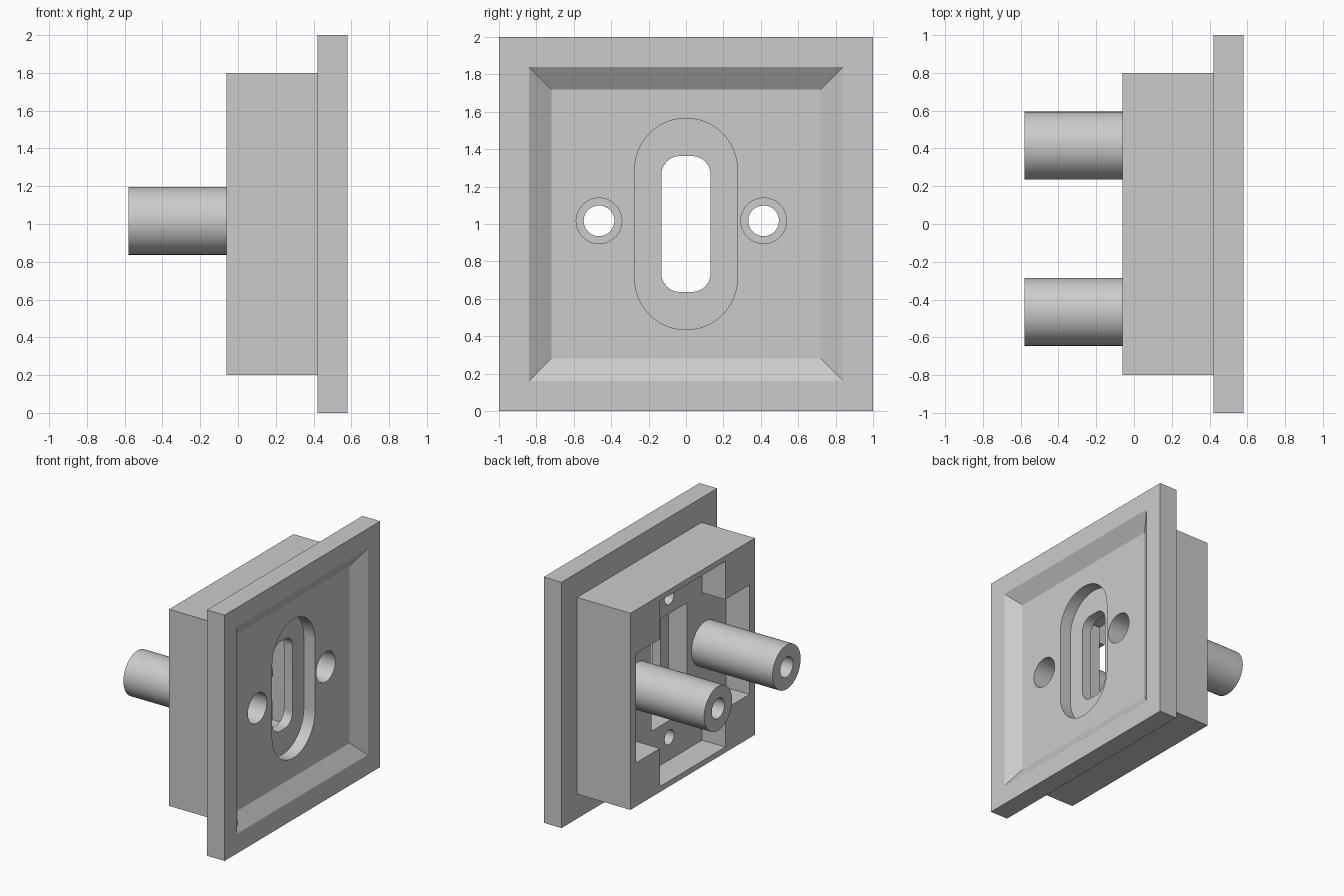
import bpy
import bmesh
from math import cos, sin, pi, radians

old = bpy.data.objects.get("Cube")
if old:
    bpy.data.objects.remove(old, do_unlink=True)

grey = bpy.data.materials.new("light grey")
grey.use_nodes = True
colour = (0.6, 0.6, 0.6, 1)
grey.diffuse_color = colour
grey.node_tree.nodes["Principled BSDF"].inputs["Base Color"].default_value = colour


def outline(hy, hz, r=0, steps=12):
    """Rectangle with rounded corners, given by half sizes, in the y-z plane."""
    pts = []
    for i, (sy, sz) in enumerate([(1, 1), (-1, 1), (-1, -1), (1, -1)]):
        cy, cz = sy * (hy - r), sz * (hz - r)
        for k in range(steps + 1 if r else 1):
            a = (i + k / steps) * pi / 2
            pts.append((cy + r * cos(a), cz + r * sin(a)))
    return pts


def prism(name, x0, x1, start, end=None, y=0, z=1):
    """Solid lofted along x between two matching outlines."""
    bm = bmesh.new()
    rings = [[bm.verts.new((x, y + p, z + q)) for p, q in pts]
             for x, pts in ((x0, start), (x1, end or start))]
    bm.faces.new(rings[0])
    bm.faces.new(rings[1])
    n = len(start)
    for i in range(n):
        j = (i + 1) % n
        bm.faces.new((rings[0][i], rings[0][j], rings[1][j], rings[1][i]))
    bmesh.ops.remove_doubles(bm, verts=bm.verts, dist=0.0001)
    bmesh.ops.recalc_face_normals(bm, faces=bm.faces)
    mesh = bpy.data.meshes.new(name)
    bm.to_mesh(mesh)
    bm.free()
    mesh.materials.append(grey)
    obj = bpy.data.objects.new(name, mesh)
    bpy.context.collection.objects.link(obj)
    return obj


def combine(target, tool, operation="DIFFERENCE"):
    """Apply a boolean and discard the tool."""
    mod = target.modifiers.new("bool", "BOOLEAN")
    mod.operation, mod.solver, mod.object = operation, "EXACT", tool
    bpy.context.view_layer.objects.active = target
    bpy.ops.object.modifier_apply(modifier=mod.name)
    bpy.data.objects.remove(tool, do_unlink=True)


def smooth(obj):
    bpy.ops.object.select_all(action="DESELECT")
    obj.select_set(True)
    bpy.context.view_layer.objects.active = obj
    bpy.ops.object.shade_smooth_by_angle(angle=radians(30))


def disc(r):
    return outline(r, r, r)


BACK, FLOOR = -0.06, 0.15     # rear of the housing, floor of its rear cavity
TUBE_Z = 1.017

# Face plate with the square housing behind it
housing = prism("housing", 0.42, 0.58, outline(1, 1))
combine(housing, prism("block", BACK, 0.46, outline(0.8, 0.8)), "UNION")

# Sloped square recess, oval pocket and through slot
combine(housing, prism("recess", 0.50, 0.60, outline(0.72, 0.72), outline(0.87, 0.87)))
combine(housing, prism("oval_pocket", 0.40, 0.54, outline(0.275, 0.565, 0.275)))
combine(housing, prism("slot", 0.2, 0.54, outline(0.132, 0.363, 0.1)))

# Cross-shaped rear cavity with a deeper central pocket
combine(housing, prism("wide_cavity", BACK - 0.1, FLOOR, outline(0.73, 0.445)))
combine(housing, prism("tall_cavity", BACK - 0.1, FLOOR, outline(0.42, 0.755)))
combine(housing, prism("rear_pocket", 0.1, 0.32, outline(0.23, 0.435)))

# Small blind holes above and below the pocket
for side in (-1, 1):
    combine(housing, prism("blind_hole", 0.1, 0.28, disc(0.06), z=1 + side * 0.57))

# Screw tubes, counterbored from the face
for name, y in (("rear_tube", 0.415), ("front_tube", -0.465)):
    place = dict(y=y, z=TUBE_Z)
    tube = prism(name, -0.58, FLOOR, disc(0.18), **place)
    combine(tube, prism("bore", -0.7, 0.3, disc(0.082), **place))
    combine(tube, prism("counterbore", -0.4, 0.3, disc(0.122), **place))
    combine(housing, prism("counterbore", 0.05, 0.7, disc(0.122), **place))
    smooth(tube)

smooth(housing)
